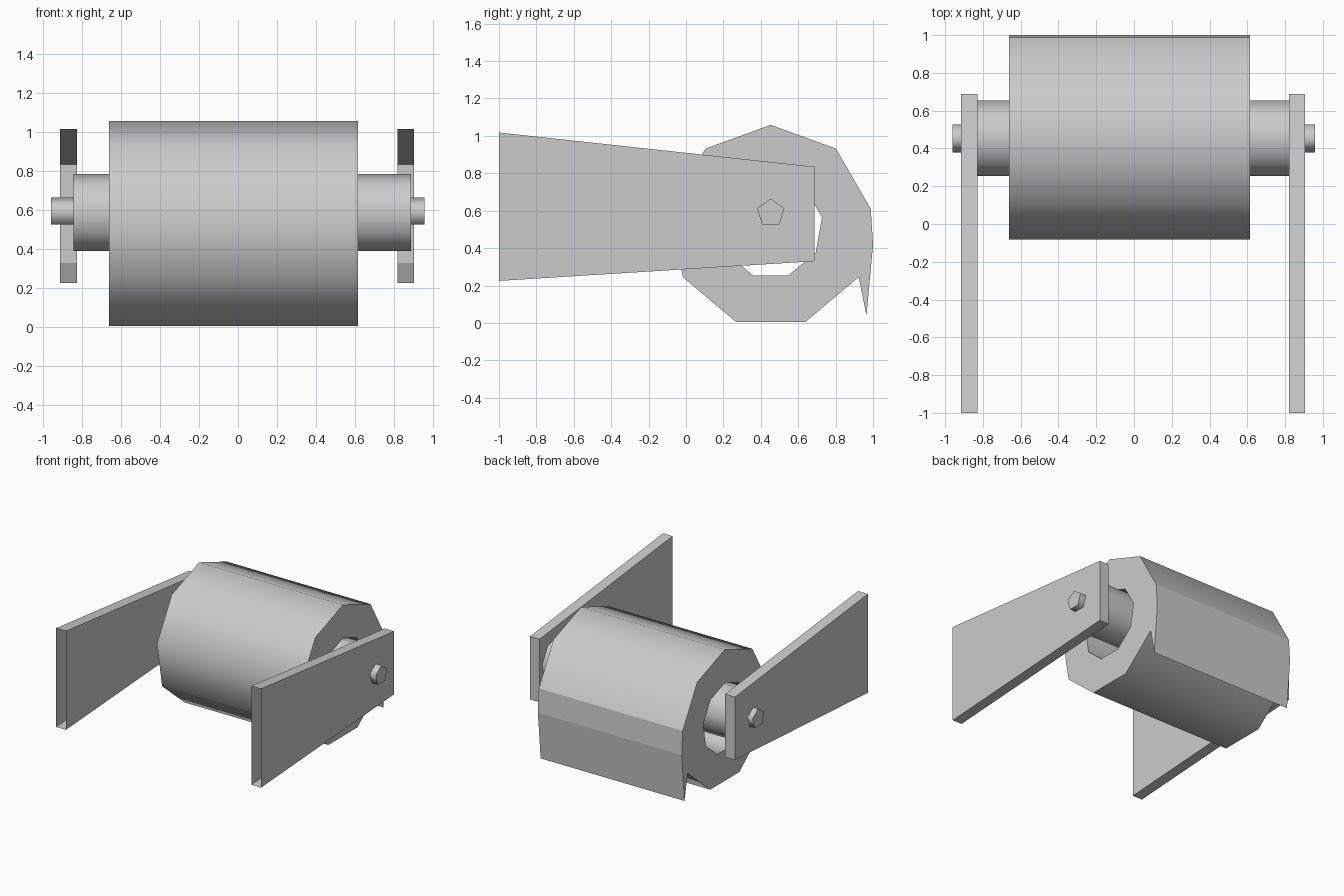
import bpy, bmesh
from math import sin, cos, radians, tau

if "Cube" in bpy.data.objects:
    bpy.data.objects.remove(bpy.data.objects["Cube"])

CY = 0.453


def ring(n, r, cz):
    """Regular polygon in (y, z), first vertex up, turning toward +y."""
    return [(CY + r * sin(tau * i / n), cz + r * cos(tau * i / n)) for i in range(n)]


def new_object(name, bm, smooth_angle=None, flat_faces=()):
    bmesh.ops.recalc_face_normals(bm, faces=bm.faces)
    me = bpy.data.meshes.new(name)
    bm.to_mesh(me)
    bm.free()
    ob = bpy.data.objects.new(name, me)
    bpy.context.collection.objects.link(ob)
    if smooth_angle:
        bpy.ops.object.select_all(action='DESELECT')
        ob.select_set(True)
        bpy.context.view_layer.objects.active = ob
        bpy.ops.object.shade_smooth_by_angle(angle=radians(smooth_angle))
        for i in flat_faces:
            me.polygons[i].use_smooth = False
    return ob


def walls(bm, profile, x0, x1):
    """Side faces of a (y, z) profile swept along x; returns both end loops."""
    a = [bm.verts.new((x0, y, z)) for y, z in profile]
    b = [bm.verts.new((x1, y, z)) for y, z in profile]
    n = len(profile)
    for i in range(n):
        j = (i + 1) % n
        bm.faces.new((a[i], a[j], b[j], b[i]))
    return a, b


def prism(name, profile, x0, x1, smooth_angle=None, open_side=None):
    bm = bmesh.new()
    a, b = walls(bm, profile, x0, x1)
    bm.faces.new(a)
    bm.faces.new(b)
    if open_side is not None:
        bm.faces.ensure_lookup_table()
        bmesh.ops.delete(bm, geom=[bm.faces[open_side]], context='FACES_ONLY')
    return new_object(name, bm, smooth_angle)


# Side brackets, open at the wall end
bracket = [(-1, 1.018), (0.687, 0.835), (0.687, 0.33), (-1, 0.225)]
for side, x0, x1 in (("left", -0.915, -0.828), ("right", 0.82, 0.905)):
    prism(side + "_bracket", bracket, x0, x1, open_side=3)

# Spindle: wide tube with a five-sided pin through it
prism("spindle_tube", ring(9, 0.203, 0.582), -0.845, 0.888, 45)
prism("spindle_pin", ring(5, 0.077, 0.588), -0.96, 0.957, 75)

# Paper roll with hanging sheet flap and a through hole
outer = ring(9, 0.543, 0.516)
outer[3:3] = [(1.0, 0.42), (0.965, 0.04)]
bm = bmesh.new()
oa, ob_ = walls(bm, outer, -0.662, 0.615)
ia, ib = walls(bm, ring(9, 0.278, 0.516), -0.662, 0.615)
for o, i in ((oa, ia), (ob_, ib)):
    bm.faces.new((o[3], o[4], o[5]))
    body = o[:4] + o[5:]
    body = o[:3] + [o[3], o[5]] + o[6:]
    # drop the flap corner so the body matches the nine-sided hole
    bm.faces.new((o[2], o[3], o[5]))
    body = o[:3] + o[5:]
    for k in range(9):
        m = (k + 1) % 9
        bm.faces.new((body[k], body[m], i[m], i[k]))
new_object("paper_roll", bm, 45, flat_faces=(2, 3, 4))
